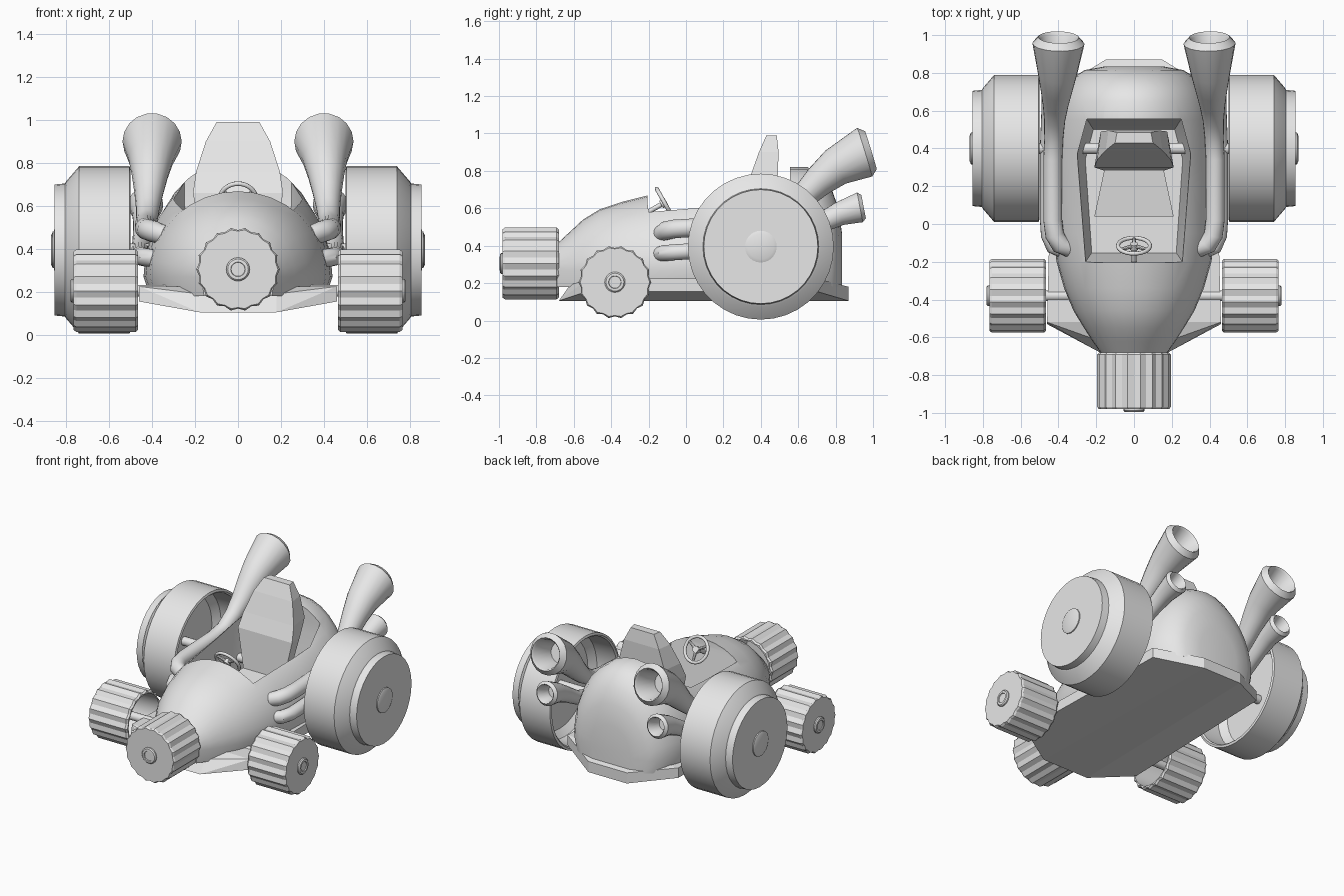
import bpy, bmesh, math
from mathutils import Vector

if "Cube" in bpy.data.objects:
    bpy.data.objects.remove(bpy.data.objects["Cube"])

grey = bpy.data.materials.new("plain_grey")
grey.diffuse_color = (0.8, 0.8, 0.8, 1)
grey.use_nodes = True
grey.node_tree.nodes["Principled BSDF"].inputs["Base Color"].default_value = grey.diffuse_color


def finish(name, bm, angle=32):
    bmesh.ops.recalc_face_normals(bm, faces=bm.faces[:])
    me = bpy.data.meshes.new(name)
    bm.to_mesh(me)
    bm.free()
    ob = bpy.data.objects.new(name, me)
    bpy.context.collection.objects.link(ob)
    me.materials.append(grey)
    bpy.ops.object.select_all(action='DESELECT')
    ob.select_set(True)
    bpy.context.view_layer.objects.active = ob
    if angle:
        bpy.ops.object.shade_smooth_by_angle(angle=math.radians(angle))
    return ob


def loft(name, rings, angle=32, closed=False):
    """Skin a list of point rings, capping both ends unless closed."""
    bm = bmesh.new()
    vs = [[bm.verts.new(p) for p in r] for r in rings]
    n = len(vs[0])
    pairs = list(zip(vs, vs[1:])) + ([(vs[-1], vs[0])] if closed else [])
    for a, b in pairs:
        for i in range(n):
            j = (i + 1) % n
            bm.faces.new((a[i], a[j], b[j], b[i]))
    if not closed:
        bm.faces.new(vs[0])
        bm.faces.new(vs[-1])
    return finish(name, bm, angle)


def circle(c, normal, r, n, groove=0.0):
    """Ring of n points around c; groove pulls every other point inward."""
    q = Vector(normal).normalized()
    u = q.cross(Vector((0, 0, 1)))
    u = u.normalized() if u.length > 0.01 else Vector((1, 0, 0))
    v = u.cross(q)
    out = []
    for i in range(n):
        a = 2 * math.pi * i / n
        rr = r - (groove if i % 2 else 0)
        out.append(Vector(c) + u * rr * math.cos(a) + v * rr * math.sin(a))
    return out


def lathe(name, origin, axis, profile, n, angle=32):
    """Profile rows: distance along axis, radius, optional groove depth."""
    o, ax = Vector(origin), Vector(axis)
    return loft(name, [circle(o + ax * p[0], ax, p[1], n, *p[2:]) for p in profile], angle)


def tube(name, path, mouth=None):
    """Path rows: x, y, z, radius; mouth adds a lip and a hollow end."""
    pts = [Vector(p[:3]) for p in path]
    rings = []
    for i, p in enumerate(path):
        t = pts[min(i + 1, len(pts) - 1)] - pts[max(i - 1, 0)]
        rings.append(circle(pts[i], t, p[3], 18))
    if mouth:
        d = (pts[-1] - pts[-2]).normalized()
        d = (d + Vector((0, 0.6, 0))).normalized()
        r = path[-1][3]
        rings[-1] = circle(pts[-1], d, r, 18)
        for along, k in ((mouth, 0.78), (mouth * 0.6, 0.7), (-mouth * 4, 0.5)):
            rings.append(circle(pts[-1] + d * along, d, r * k, 18))
    return loft(name, rings, 40)


# Body shell: arched cross-sections from nose to tail (y, half width, height)
sections = [(-.69, .17, .41), (-.62, .22, .475), (-.55, .265, .54), (-.46, .32, .595),
            (-.34, .37, .635), (-.2, .41, .67), (-.05, .43, .685), (.2, .44, .725),
            (.4, .44, .775), (.55, .42, .82), (.65, .40, .82), (.72, .365, .78),
            (.78, .32, .70), (.815, .26, .60), (.835, .15, .46)]
rings = []
for y, w, h in sections:
    arch = [(w * math.cos(math.pi * i / 16), y, .27 + (h - .27) * math.sin(math.pi * i / 16))
            for i in range(17)]
    rings.append([(w * .93, y, .18)] + arch + [(-w * .93, y, .18)])
body = loft("body_shell", rings, 0)

# Cockpit opening cut down into the shell
half = [(.25, .555), (.30, .37), (.26, -.205)]
outline = half + [(-x, y) for x, y in reversed(half)]
cutter = loft("cockpit_cutter", [[(x * k, .17 + (y - .17) * k, z) for x, y in outline]
                                 for z, k in ((.24, .86), (.62, 1), (1.4, 1))], 0)
cutter.hide_render = True
mod = body.modifiers.new("cockpit", 'BOOLEAN')
mod.operation = 'DIFFERENCE'
mod.solver = 'EXACT'
mod.object = cutter
bpy.ops.object.select_all(action='DESELECT')
body.select_set(True)
bpy.context.view_layer.objects.active = body
bpy.ops.object.modifier_apply(modifier="cockpit")
bpy.ops.object.shade_smooth_by_angle(angle=math.radians(32))
bpy.data.objects.remove(cutter)

# Floor plate with raised sides
bm = bmesh.new()
for x, y, z in [(.18, -.68, .105), (.15, .87, .105), (.46, -.53, .155), (.43, .70, .155),
                (.18, -.62, .19), (.15, .87, .18), (.46, -.52, .225), (.43, .70, .225)]:
    for s in (-1, 1):
        bm.verts.new((s * x, y, z))
bmesh.ops.convex_hull(bm, input=bm.verts[:])
finish("floor_plate", bm, 0)

# Seat: backrest leaning back, cushion sloping forward
back = [(.15, .28, .36, .36), (.21, .30, .42, .66), (.195, .34, .49, .76),
        (.15, .39, .495, .90), (.10, .43, .485, .99)]
loft("seat_backrest", [[(-w, a, z), (w, a, z), (w * .9, b, z), (-w * .9, b, z)]
                       for w, a, b, z in back], 0)
loft("seat_cushion", [[(-w, y, .22), (w, y, .22), (w, y, z), (-w, y, z)]
                      for w, y, z in ((.21, .04, .36), (.15, .32, .40))], 0)

# Steering wheel, spokes and column
hub = Vector((0, -.115, .63))
nrm = Vector((0, .87, .49))
up = Vector((0, -.49, .87))
side = Vector((1, 0, 0))
ring = []
for i in range(28):
    a = 2 * math.pi * i / 28
    rad = side * math.cos(a) + up * math.sin(a)
    ring.append([hub + rad * (.085 + .011 * math.cos(b)) + nrm * .011 * math.sin(b)
                 for b in (k * math.pi / 4 for k in range(8))])
loft("steering_wheel", ring, 60, closed=True)
for i, deg in enumerate((30, 150, 270)):
    a = math.radians(deg)
    d = side * math.cos(a) + up * math.sin(a)
    lathe(f"steering_spoke_{i + 1}", hub, d, [(0, .012), (.085, .008)], 8)
lathe("steering_column", hub, -nrm, [(-.012, .022), (.02, .022), (.021, .013), (.16, .013)], 12)

# Axles
for name, y, z, r in (("rear_axle", .40, .395, .03), ("front_axle", -.38, .205, .028)):
    lathe(name, (0, y, z), (1, 0, 0), [(-.72, r), (.72, r)], 14)

# Wheel profiles: hollow inside, solid outer face
rear = [(.70, .001), (.70, .31), (.66, .355), (.51, .365), (.50, .375), (.505, .39),
        (.74, .39), (.80, .32), (.805, .31), (.855, .305), (.856, .001)]
ribbed = [(.22, .001), (.22, .16), (.0, .17), (.0, .185, .01), (.012, .195, .012),
          (.288, .195, .012), (.30, .186, .008), (.30, .001)]
cap = [(-.02, .055), (.008, .055), (.015, .048), (.016, .034), (.01, .032), (.01, .001)]

for s, tag in ((-1, "left"), (1, "right")):
    ax = (s, 0, 0)
    lathe(f"{tag}_rear_wheel", (0, .40, .395), ax, rear, 36)
    lathe(f"{tag}_rear_hub", (s * .855, .40, .395), ax,
          [(-.02, .085), (.008, .085), (.015, .068), (.015, .001)], 24)
    lathe(f"{tag}_front_wheel", (s * .465, -.38, .205), ax, ribbed, 36, 12)
    lathe(f"{tag}_front_hub", (s * .765, -.38, .205), ax, cap, 20)
    # Exhausts: large upper trumpet and small lower one
    tube(f"{tag}_upper_exhaust",
         [(s * x, y, z, r) for x, y, z, r in (
             (.33, -.13, .46, .02), (.345, -.13, .465, .045), (.39, -.11, .48, .05),
             (.42, -.06, .49, .05), (.43, .02, .495, .05), (.43, .34, .51, .05),
             (.425, .45, .535, .05), (.42, .55, .595, .056), (.415, .63, .665, .068),
             (.41, .71, .745, .085), (.405, .80, .82, .105), (.40, .955, .90, .138))], .035)
    tube(f"{tag}_lower_exhaust",
         [(s * x, y, z, r) for x, y, z, r in (
             (.36, -.14, .355, .02), (.38, -.14, .355, .04), (.425, -.12, .36, .043),
             (.45, -.06, .365, .043), (.455, .02, .37, .043), (.455, .40, .39, .043),
             (.445, .58, .44, .046), (.435, .72, .52, .053), (.43, .82, .57, .064),
             (.43, .93, .605, .082))], .02)

# Nose wheel
lathe("nose_wheel", (0, -.68, .305), (0, -1, 0), ribbed, 36, 12)
lathe("nose_hub", (0, -.98, .305), (0, -1, 0), cap, 20)
